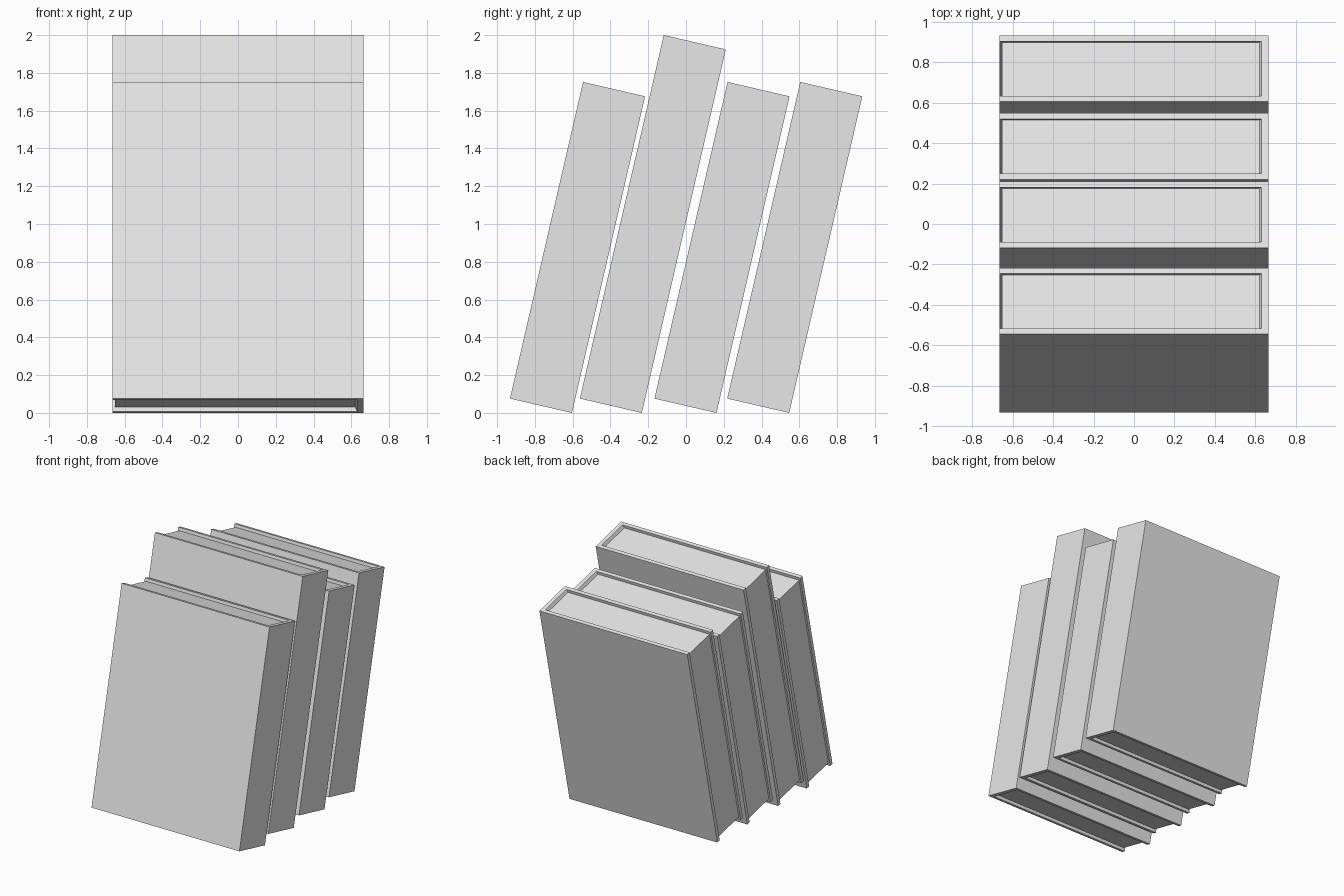
import bpy
import bmesh
from math import radians, sin
from mathutils import Vector

cube = bpy.data.objects.get("Cube")
if cube:
    bpy.data.objects.remove(cube, do_unlink=True)

HALF_W = 0.665      # half of the book width, spine on +x
THICK = 0.337       # book thickness
BOARD = 0.03        # cover board thickness
SPINE = 0.632       # inner face of the spine
FORE = -0.652       # fore edge of the pages
RECESS = 0.024      # pages set in from the cover ends
TILT = radians(13)

grey = bpy.data.materials.new("plain_grey")
grey.use_nodes = True
grey.diffuse_color = (0.8, 0.8, 0.8, 1)
grey.node_tree.nodes["Principled BSDF"].inputs["Base Color"].default_value = (0.8, 0.8, 0.8, 1)


def prism(name, outline, sweep, location):
    """Sweep a flat outline into a solid and lean it like the row of books."""
    bm = bmesh.new()
    face = bm.faces.new([bm.verts.new(p) for p in outline])
    result = bmesh.ops.extrude_face_region(bm, geom=[face], use_keep_orig=True)
    moved = [g for g in result["geom"] if isinstance(g, bmesh.types.BMVert)]
    bmesh.ops.translate(bm, verts=moved, vec=Vector(sweep))
    bmesh.ops.recalc_face_normals(bm, faces=bm.faces[:])
    mesh = bpy.data.meshes.new(name)
    bm.to_mesh(mesh)
    bm.free()
    mesh.materials.append(grey)
    obj = bpy.data.objects.new(name, mesh)
    obj.location = location
    obj.rotation_euler.x = -TILT
    bpy.context.collection.objects.link(obj)


def book(name, y, height):
    place = (0, y, THICK * sin(TILT))
    inner = THICK - BOARD
    # Cover: two boards joined by the spine
    cover = [(-HALF_W, 0), (HALF_W, 0), (HALF_W, THICK), (-HALF_W, THICK),
             (-HALF_W, inner), (SPINE, inner), (SPINE, BOARD), (-HALF_W, BOARD)]
    prism(name + "_cover", [(x, t, 0) for x, t in cover], (0, 0, height), place)
    # Pages: set back on three sides, sloping up to the spine
    low, high = RECESS, height - RECESS
    slope = SPINE - 0.012
    pages = [(FORE, low), (slope, low), (SPINE, 0), (SPINE, height), (slope, high), (FORE, high)]
    prism(name + "_pages", [(x, BOARD, z) for x, z in pages], (0, inner - BOARD, 0), place)


# Row of leaning books, the second one taller
book("front_book", -0.932, 1.72)
book("tall_book", -0.562, 1.975)
book("third_book", -0.167, 1.72)
book("back_book", 0.218, 1.72)
